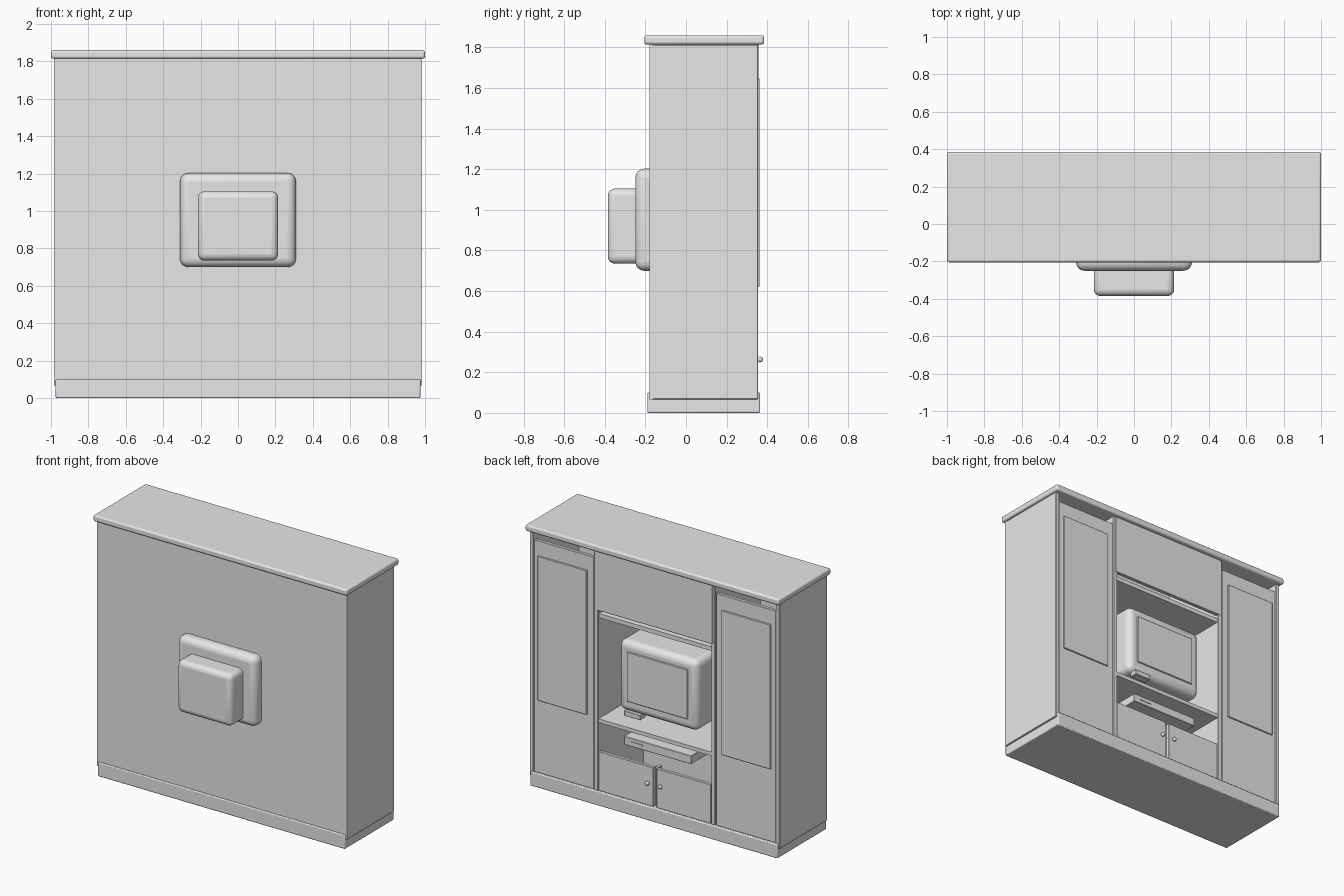
import bpy, bmesh, math
from mathutils import Vector

cube = bpy.data.objects.get("Cube")
if cube:
    bpy.data.objects.remove(cube, do_unlink=True)

grey = bpy.data.materials.new("plain grey")
grey.use_nodes = True
COLOUR = (0.8, 0.8, 0.8, 1)
grey.diffuse_color = COLOUR
grey.node_tree.nodes["Principled BSDF"].inputs["Base Color"].default_value = COLOUR


def finish(name, bm, bevel=0, segments=1):
    """Turn a bmesh into an object, optionally bevelled and smoothed."""
    mesh = bpy.data.meshes.new(name)
    bm.to_mesh(mesh)
    bm.free()
    mesh.materials.append(grey)
    ob = bpy.data.objects.new(name, mesh)
    bpy.context.collection.objects.link(ob)
    if bevel:
        mod = ob.modifiers.new("bevel", "BEVEL")
        mod.width, mod.segments = bevel, segments
    if segments > 1:
        bpy.ops.object.select_all(action="DESELECT")
        ob.select_set(True)
        bpy.context.view_layer.objects.active = ob
        bpy.ops.object.shade_smooth_by_angle(angle=math.radians(40))
    return ob


def box(name, x, y, z, bevel=0, segments=1):
    """Box given by its (min, max) extent on each axis."""
    bm = bmesh.new()
    bmesh.ops.create_cube(bm, size=1)
    for v in bm.verts:
        v.co = Vector(((r[0] + r[1]) / 2 + c * (r[1] - r[0]) for c, r in zip(v.co, (x, y, z))))
    return finish(name, bm, bevel, segments)


def pair(name, x, y, z, bevel=0):
    """The same box on both sides of the middle."""
    box("left_" + name, x, y, z, bevel)
    box("right_" + name, (-x[1], -x[0]), y, z, bevel)


# Carcass
TOP = 1.815
box("top_slab", (-1, 1), (-0.205, 0.385), (TOP, 1.86), 0.012, 3)
box("plinth", (-0.975, 0.975), (-0.19, 0.365), (0, 0.1), 0.006, 2)
box("back_panel", (-0.985, 0.985), (-0.18, -0.16), (0.066, TOP))
pair("side_panel", (0.955, 0.985), (-0.18, 0.355), (0.066, TOP), 0.004)
pair("divider", (0.445, 0.478), (-0.16, 0.355), (0.1, TOP), 0.004)

# Tall doors with raised panels
pair("tall_door", (0.482, 0.952), (0.325, 0.35), (0.1, 1.755), 0.003)
pair("door_panel", (0.53, 0.918), (0.35, 0.362), (0.62, 1.65), 0.003)

# Middle bay
box("upper_flap", (-0.46, 0.46), (0.33, 0.358), (1.386, TOP), 0.003)
box("upper_shelf", (-0.445, 0.445), (-0.16, 0.345), (1.33, 1.36))
box("television_shelf", (-0.445, 0.445), (-0.16, 0.35), (0.585, 0.612))
box("door_post", (-0.012, 0.012), (0.29, 0.325), (0.1, 0.38))
pair("low_door", (0.012, 0.442), (0.325, 0.35), (0.1, 0.38), 0.003)

# Door knobs
for side, x in (("left", 0.05), ("right", -0.05)):
    bm = bmesh.new()
    bmesh.ops.create_uvsphere(bm, u_segments=16, v_segments=10, radius=0.014)
    bmesh.ops.translate(bm, verts=bm.verts, vec=(x, 0.365, 0.263))
    finish(side + "_knob", bm, 0, 2)

# Television
box("television_body", (-0.31, 0.31), (-0.25, 0.318), (0.7, 1.203), 0.045, 4)
box("television_rear", (-0.215, 0.215), (-0.385, -0.2), (0.735, 1.105), 0.035, 4)
box("screen", (-0.24, 0.24), (0.31, 0.326), (0.78, 1.135), 0.004)
box("control_box", (0.13, 0.26), (0.27, 0.328), (0.675, 0.712), 0.003)

# Video player
box("player", (-0.265, 0.265), (0, 0.32), (0.465, 0.525), 0.003)
box("player_slot", (0.12, 0.21), (0.32, 0.325), (0.492, 0.502))
